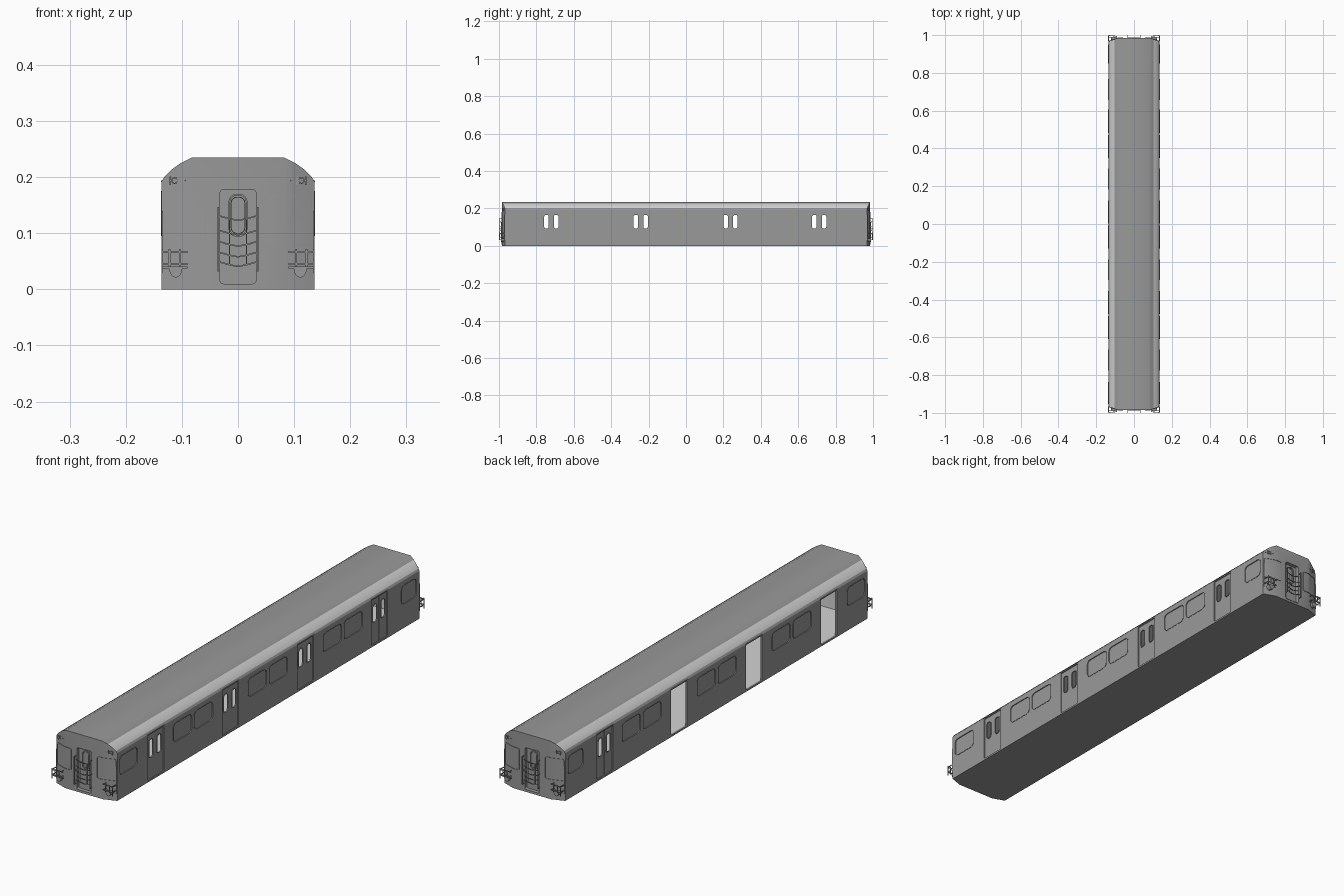
import bpy, bmesh, math
from mathutils import Matrix, Vector

if "Cube" in bpy.data.objects:
    bpy.data.objects.remove(bpy.data.objects["Cube"])

def material(name, c):
    m = bpy.data.materials.new(name)
    m.diffuse_color = (c, c, c, 1)
    m.use_nodes = True
    m.node_tree.nodes["Principled BSDF"].inputs["Base Color"].default_value = m.diffuse_color
    return m

GREY = material("body grey", 0.32)
LIGHT = material("light interior", 0.65)

def finish(bm, name):
    bmesh.ops.recalc_face_normals(bm, faces=bm.faces[:])
    me = bpy.data.meshes.new(name)
    bm.to_mesh(me)
    bm.free()
    me.materials.append(GREY)
    ob = bpy.data.objects.new(name, me)
    bpy.context.collection.objects.link(ob)
    return ob

def rounded(w, h, r, n=5):
    pts = []
    for k, (sx, sy) in enumerate([(1, 1), (-1, 1), (-1, -1), (1, -1)]):
        for i in range(n):
            a = math.pi / 2 * (k + i / (n - 1))
            pts.append((sx * (w / 2 - r) + r * math.cos(a), sy * (h / 2 - r) + r * math.sin(a)))
    return pts

def facing(out, origin):
    """Local u = horizontal, v = up, w = outward."""
    w = Vector(out)
    v = Vector((0, 0, 1))
    return Matrix.Translation(origin) @ Matrix((v.cross(w), v, w)).transposed().to_4x4()

def prism(bm, pts, w0, w1, mat):
    a, b = ([bm.verts.new(mat @ Vector((p[0], p[1], w))) for p in pts] for w in (w0, w1))
    bm.faces.new(a[::-1])
    bm.faces.new(b)
    for i in range(len(pts)):
        j = (i + 1) % len(pts)
        bm.faces.new((a[i], a[j], b[j], b[i]))

def ring(bm, w, h, r, t, w0, w1, mat):
    outer, inner = rounded(w, h, r), rounded(w - 2 * t, h - 2 * t, max(r - t, 0.001))
    loops = [[bm.verts.new(mat @ Vector((*p, d))) for p in pts]
             for pts, d in ((outer, w0), (outer, w1), (inner, w1), (inner, w0))]
    n = len(outer)
    for k in range(4):
        p, q = loops[k], loops[(k + 1) % 4]
        for i in range(n):
            j = (i + 1) % n
            bm.faces.new((p[i], p[j], q[j], q[i]))

def bar(bm, a, b, t=0.002):
    a, b = Vector(a), Vector(b)
    d = b - a
    m = Matrix.Translation((a + b) / 2) @ d.to_track_quat('Z', 'Y').to_matrix().to_4x4()
    bmesh.ops.create_cube(bm, size=1, matrix=m @ Matrix.Diagonal((t, t, d.length, 1)))

def cut(ob, cutter):
    cutter.hide_render = True
    m = ob.modifiers.new("cut", 'BOOLEAN')
    m.object, m.solver = cutter, 'EXACT'
    bpy.context.view_layer.objects.active = ob
    bpy.ops.object.modifier_apply(modifier=m.name)
    bpy.data.objects.remove(cutter)

HX, HY, BEND, SLOPE = 0.136, 0.985, 0.085, 0.36
DOORS = (-0.72, -0.242, 0.238, 0.712)
WINDOWS = [(-0.895, 0.118), (0.9, 0.1)] + [(c + s * 0.067, 0.122) for c in (-0.482, -0.003, 0.477) for s in (-1, 1)]

# car body: roof profile run along y, corners sliced off
def hull(name):
    half = [(HX, 0), (HX, .193), (.131, .201), (.119, .213), (.102, .225), (.082, .235)]
    prof = half + [(-x, z) for x, z in half[::-1]]
    bm = bmesh.new()
    prism(bm, prof, -HY, HY, facing((0, -1, 0), (0, 0, 0)))
    for sx in (1, -1):
        for sy in (1, -1):
            bmesh.ops.bisect_plane(bm, geom=bm.verts[:] + bm.edges[:] + bm.faces[:],
                                   plane_co=(sx * BEND, sy * HY, 0),
                                   plane_no=(sx * SLOPE, sy, 0), clear_outer=True)
            bmesh.ops.holes_fill(bm, edges=[e for e in bm.edges if e.is_boundary])
    return finish(bm, name)

body = hull("car_body")
cavity = hull("cavity_cutter")
cavity.data.transform(Matrix.Translation((0, 0, .006)) @ Matrix.Diagonal((.945, .965, .945, 1)))
cut(body, cavity)

# door openings, window recesses and end door recesses
bm = bmesh.new()
for s in (1, -1):
    side = lambda y, z: facing((s, 0, 0), (s * HX, y, z))
    for y in DOORS:
        prism(bm, rounded(.102, .182, .002, 2), -.02, .02, side(y, .098))
    for y, w in WINDOWS:
        prism(bm, rounded(w, .078, .018), -.003, .02, side(y, .135))
    prism(bm, rounded(.064, .168, .006), -.014, .02, facing((0, s, 0), (0, s * HY, .094)))
cut(body, finish(bm, "opening_cutter"))
body.data.materials.append(LIGHT)
for f in body.data.polygons:
    c = f.center
    if abs(c.x) < .131 and abs(c.y) < .955 and .004 < c.z < .231:
        f.material_index = 1

# sliding doors (three doorways on the left stand open)
for s in (1, -1):
    for y in DOORS if s == 1 else DOORS[-1:]:
        m = facing((s, 0, 0), (s * HX, y, .098))
        bm = bmesh.new()
        prism(bm, rounded(.104, .184, .002, 2), -.007, -.004, m)
        door = finish(bm, "sliding_door")
        holes, trim = bmesh.new(), bmesh.new()
        for k in (-1, 1):
            h = m @ Matrix.Translation((k * .026, .031, 0))
            prism(holes, rounded(.024, .072, .009), -.03, .03, h)
            ring(trim, .03, .078, .012, .003, -.005, -.002, h)
        cut(door, finish(holes, "door_window_cutter"))
        bar(trim, m @ Vector((0, -.09, -.004)), m @ Vector((0, .09, -.004)), .0015)
        finish(trim, "door_window_trim")

# side window frames and rain strips above the doorways
bm = bmesh.new()
for s in (1, -1):
    for y, w in WINDOWS:
        ring(bm, w, .08, .019, .003, -.003, .001, facing((s, 0, 0), (s * HX, y, .135)))
finish(bm, "side_window_frames")
bm = bmesh.new()
for s in (1, -1):
    for y in DOORS:
        bar(bm, (s * HX, y - .055, .193), (s * HX, y + .055, .193), .0025)
finish(bm, "rain_strips")

# car ends: everything is built for the front and turned round for the back
def both_ends(name, build):
    for e, label in ((0, "front_"), (math.pi, "back_")):
        bm = bmesh.new()
        build(bm)
        bm.transform(Matrix.Rotation(e, 4, 'Z'))
        finish(bm, label + name)

def end_windows(bm):
    for s in (1, -1):
        ring(bm, .076, .09, .007, .0025, -.002, .002, facing((0, -1, 0), (s * .095, -HY, .123)))
        bmesh.ops.bisect_plane(bm, geom=bm.verts[:] + bm.edges[:] + bm.faces[:],
                               plane_co=(s * BEND, 0, 0), plane_no=(1, 0, 0))
    for v in bm.verts:  # follow the bend of the end wall
        v.co.y += max(0, abs(v.co.x) - BEND) * SLOPE
both_ends("end_windows", end_windows)

def end_door(bm):
    m = facing((0, -1, 0), (0, -HY, .132))
    ring(bm, .034, .076, .014, .003, -.015, -.010, m)
    ring(bm, .026, .066, .011, .0015, -.015, -.011, m)
    ring(bm, .068, .172, .008, .002, -.002, .001, facing((0, -1, 0), (0, -HY, .094)))
both_ends("end_door_frame", end_door)

def chains(bm):
    for z in (.131, .105, .085, .066, .049):
        for s in (1, -1):
            bar(bm, (s * .033, -.99, z), (s * .016, -.989, z - .005), .0025)
            bar(bm, (s * .016, -.989, z - .005), (0, -.988, z - .008), .0025)
    for s in (1, -1):
        bar(bm, (s * .015, -.988, .045), (s * .015, -.988, .125), .0015)
both_ends("safety_chains", chains)

def handrails(bm):
    for s in (1, -1):
        x = s * .035
        bar(bm, (x, -.998, .032), (x, -.998, .147), .003)
        for z in (.034, .09, .145):
            bar(bm, (x, -.98, z), (x, -.998, z), .0025)
both_ends("handrails", handrails)

def gates(bm):
    for s in (1, -1):
        for z in (.067, .045):
            bar(bm, (s * .09, -.994, z), (s * .136, -.998, z), .0035)
            bar(bm, (s * .135, -.998, z), (s * .135, -.965, z), .003)
            bar(bm, (s * .095, -.994, z), (s * .095, -.978, z), .003)
        for x, z0 in ((.104, .04), (.122, .04), (.135, .03)):
            bar(bm, (s * x, -.997, z0), (s * x, -.997, .072), .003)
        bar(bm, (s * .135, -.97, .03), (s * .135, -.97, .14), .003)
both_ends("corner_gates", gates)

def steps(bm):
    for s in (1, -1):
        bar(bm, (s * .09, -.988, .039), (s * .134, -.988, .039), .003)
        pts = [(.012 * math.cos(a), .018 * math.sin(a)) for a in (math.pi * (1 + i / 8) for i in range(9))]
        prism(bm, pts, -.02, .005, facing((0, -1, 0), (s * .111, -HY, .039)))
both_ends("corner_steps", steps)

def lamps(bm):
    for s in (1, -1):
        for x in (.105, .121):
            bar(bm, (s * x, -.978, .186), (s * x, -.978, .201), .003)
        bar(bm, (s * .094, -.982, .194), (s * .13, -.97, .194), .0025)
        ring(bm, .012, .012, .005, .002, -.015, -.002, facing((0, -1, 0), (s * .113, -HY + .004, .194)))
both_ends("marker_lamps", lamps)

# smooth the rounded surfaces, keep edges sharp
for ob in bpy.context.collection.objects:
    ob.select_set(True)
    bpy.context.view_layer.objects.active = ob
bpy.ops.object.shade_smooth_by_angle(angle=math.radians(30))
